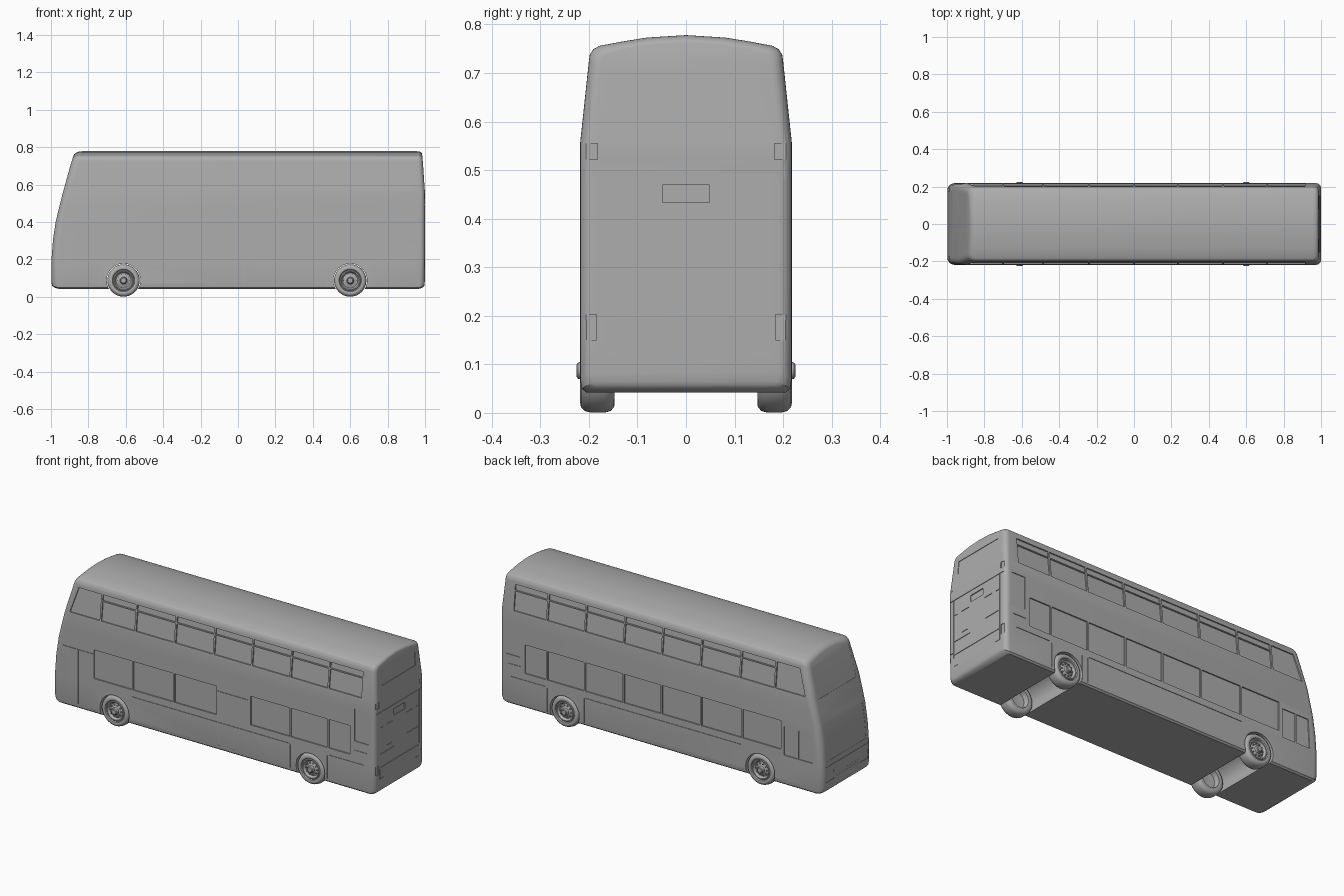
import bpy, bmesh, math
from mathutils import Matrix, Vector

if "Cube" in bpy.data.objects:
    bpy.data.objects.remove(bpy.data.objects["Cube"])

# Profiles: z against half width, nose x and tail x
SECTION = [(.205, .042), (.215, .05), (.218, .07), (.218, .2), (.218, .3), (.218, .4), (.218, .48),
           (.218, .556), (.2, .725), (.198, .738), (.191, .749), (.178, .756), (.13, .765), (.08, .773), (0, .778)]
NOSE = [(.04, -.985), (.06, -.995), (.12, -1), (.2, -.997), (.3, -.99), (.4, -.975),
        (.5, -.951), (.6, -.925), (.7, -.897), (.745, -.883), (.78, -.87)]
TAIL = [(.04, .985), (.06, .997), (.1, 1), (.556, 1), (.7, .99), (.78, .983)]
SIDE = [(.04, .218), (.556, .218), (.725, .2)]

# Mid grey paint shared by every part
GREY = bpy.data.materials.new('mid_grey')
GREY.diffuse_color = (.42, .42, .42, 1)
GREY.use_nodes = True
GREY.node_tree.nodes["Principled BSDF"].inputs["Base Color"].default_value = GREY.diffuse_color


def interp(table, z):
    for (z0, v0), (z1, v1) in zip(table, table[1:]):
        if z <= z1:
            return v0 + (v1 - v0) * (z - z0) / (z1 - z0)
    return table[-1][1]


def finish(bm, name, angle=28):
    bmesh.ops.recalc_face_normals(bm, faces=bm.faces)
    me = bpy.data.meshes.new(name)
    bm.to_mesh(me)
    bm.free()
    me.materials.append(GREY)
    ob = bpy.data.objects.new(name, me)
    bpy.context.collection.objects.link(ob)
    smooth(ob, angle)
    return ob


def smooth(ob, angle=28):
    bpy.ops.object.select_all(action='DESELECT')
    bpy.context.view_layer.objects.active = ob
    ob.select_set(True)
    bpy.ops.object.shade_smooth_by_angle(angle=math.radians(angle))


def surface(face, u, z, off):
    """Point on a named body face, pushed outward by off."""
    if face in ('near', 'off'):
        s = -1 if face == 'near' else 1
        return (u, s * (interp(SIDE, z) + off), z)
    if face == 'nose':
        return (interp(NOSE, z) - off, u, z)
    return (interp(TAIL, z) + off, u, z)


def panel(bm, face, u0, u1, z0, z1, lo, hi=.03, lean=0, n=1):
    """Slab that follows a body face; lean shifts the upper u0 corner."""
    rows = []
    for k in range(n + 1):
        t = k / n
        z = z0 + (z1 - z0) * t
        a = u0 + lean * t
        rows.append([bm.verts.new(surface(face, u, z, o)) for u, o in ((a, lo), (u1, lo), (u1, hi), (a, hi))])
    for r, q in zip(rows, rows[1:]):
        for i in range(4):
            bm.faces.new((r[i], r[(i + 1) % 4], q[(i + 1) % 4], q[i]))
    bm.faces.new(rows[0])
    bm.faces.new(rows[-1][::-1])


def cut(target, cutter):
    cutter.hide_render = True
    m = target.modifiers.new('cut', 'BOOLEAN')
    m.operation, m.solver, m.object, m.use_self = 'DIFFERENCE', 'EXACT', cutter, True
    bpy.context.view_layer.objects.active = target
    bpy.ops.object.modifier_apply(modifier=m.name)
    bpy.data.objects.remove(cutter)


# Body shell: rings along x with rounded nose and tail corners
bm = bmesh.new()
rings = []
for table, e, r in ((NOSE, 1, .036), (TAIL, -1, .026)):
    arcs = [math.radians(a) for a in (0, 15, 30, 45, 60, 75, 90)]
    for a in (arcs if e == 1 else arcs[::-1]):
        inset, push = r * (1 - math.sin(a)), r * (1 - math.cos(a))
        pts = []
        for w, z in SECTION:
            zz = .41 + (z - .41) * (1 - inset * .6 / .37)
            pts.append((interp(table, zz) + e * push, w * (1 - inset / .218), zz))
        loop = pts + [(x, -y, z) for x, y, z in pts[-2::-1]]
        rings.append([bm.verts.new(p) for p in loop])
n = len(rings[0])
for a, b in zip(rings, rings[1:]):
    for i in range(n):
        bm.faces.new((a[i], a[(i + 1) % n], b[(i + 1) % n], b[i]))
for ring in (rings[0], rings[-1]):
    for i in range(n // 2 - 1):
        bm.faces.new((ring[i], ring[i + 1], ring[n - 2 - i], ring[n - 1 - i]))
    m = n // 2
    bm.faces.new((ring[m - 1], ring[m], ring[m + 1]))
body = finish(bm, 'bus_body')

# Wheel wells
WHEELS = (-.612, .6)
bm = bmesh.new()
for x in WHEELS:
    bmesh.ops.create_cone(bm, cap_ends=True, segments=48, radius1=.09, radius2=.09, depth=.6,
                          matrix=Matrix.Translation((x, 0, .087)) @ Matrix.Rotation(math.pi / 2, 4, 'X'))
cut(body, finish(bm, 'wheel_well_cutter'))

# Window recesses and opener rails
UPPER = [-.7, -.485, -.24, 0, .235, .475, .71, .92]
LOWER = {'near': [(-.745, -.5), (-.5, -.245), (-.245, .025), (.225, .475), (.475, .71), (.71, .85)],
         'off': [(-.745, -.5), (-.5, -.245), (-.245, 0), (0, .235), (.235, .475), (.475, .71), (.71, .85)]}
wins, rails = bmesh.new(), bmesh.new()
g, deep = .005, -.007
for face in ('near', 'off'):
    panel(wins, face, -.89, UPPER[0] - g, .57, .712, deep, lean=.045)
    for a, b in zip(UPPER, UPPER[1:]):
        panel(wins, face, a + g, b - g, .57, .712, deep)
        panel(rails, face, a + g, b - g, .674, .68, deep - .002, -.001)
    for a, b in LOWER[face]:
        panel(wins, face, a + g, b - g, .238, .398, deep)
    # engine bay side panel
    panel(wins, face, .875, .96, .32, .5, -.004)
# driver's side windows
panel(wins, 'off', -.935, -.85, .21, .37, -.005, lean=.01)
panel(wins, 'off', -.842, -.76, .21, .37, -.005)
# front screens, headlights, rear window, plate and lamps
panel(wins, 'nose', -.17, .17, .22, .42, -.001, n=6)
panel(wins, 'nose', -.165, .165, .55, .715, -.001, n=6)
panel(wins, 'tail', -.15, .15, .635, .708, -.003, n=3)
panel(wins, 'tail', -.048, .048, .433, .469, -.005)
for s in (-1, 1):
    panel(wins, 'nose', s * .115, s * .185, .105, .155, -.004, n=3)
    panel(wins, 'tail', s * .182, s * .225, .522, .555, -.004)
    panel(wins, 'tail', s * .184, s * .225, .15, .203, -.004)
cut(body, finish(wins, 'window_cutter'))
finish(rails, 'window_rails')

# Panel seams
seams = bmesh.new()
T, D = .0015, -.003


def hline(face, u0, u1, z):
    panel(seams, face, u0, u1, z - T, z + T, D)


def vline(face, u, z0, z1, n=1):
    panel(seams, face, u - T, u + T, z0, z1, D, n=n)


for face in ('near', 'off'):
    hline(face, -.5, .47, .2)
    hline(face, .72, .93, .2)
    hline(face, .87, .95, .27)
    for u in (.477, .512, .706):
        vline(face, u, .03, .195)
# doors
hline('near', -.93, -.74, .375)
vline('near', -.738, .06, .377)
vline('near', -.835, .07, .37)
hline('near', .03, .217, .374)
vline('near', .032, .07, .376)
vline('near', .125, .07, .195)
vline('near', .215, .21, .37)
# engine hatch
hline('tail', -.217, .217, .495)
for s in (-1, 1):
    vline('tail', s * .173, .125, .493)
    hline('tail', s * .142, s * .17, .124)
    hline('tail', s * .06, s * .115, .409)
    hline('tail', s * .145, s * .17, .408)
hline('tail', -.17, .17, .187)
hline('tail', -.17, -.05, .261)
hline('tail', .065, .165, .291)
hline('tail', -.11, -.07, .291)
# nose
hline('nose', -.19, .19, .19)
hline('nose', -.1, .1, .13)
hline('nose', -.1, .1, .115)
cut(body, finish(seams, 'seam_cutter'))
smooth(body)

# Wheels: lathed tyre and rim with hub and bolts (axial y, radius)
LATHE = [(.225, 0), (.225, .013), (.222, .017), (.208, .019), (.204, .024), (.201, .04), (.206, .044),
         (.214, .048), (.214, .053), (.211, .056), (.216, .06), (.218, .067), (.216, .076), (.209, .083),
         (.196, .0865), (.168, .0865), (.155, .083), (.148, .075), (.147, .066), (.148, .053),
         (.175, .047), (.178, .02), (.178, 0)]
for x in WHEELS:
    for s in (-1, 1):
        bm = bmesh.new()
        vs = [bm.verts.new((0, s * y, r)) for y, r in LATHE]
        es = [bm.edges.new(p) for p in zip(vs, vs[1:])]
        bmesh.ops.spin(bm, geom=vs + es, axis=(0, 1, 0), cent=(0, 0, 0), angle=2 * math.pi, steps=48)
        bmesh.ops.remove_doubles(bm, verts=bm.verts, dist=1e-5)
        for k in range(10):
            a = k * math.pi / 5
            bmesh.ops.create_cone(bm, cap_ends=True, segments=8, radius1=.0035, radius2=.0035, depth=.012,
                                  matrix=Matrix.Translation((.032 * math.cos(a), s * .204, .032 * math.sin(a)))
                                  @ Matrix.Rotation(math.pi / 2, 4, 'X'))
        name = ('front' if x < 0 else 'rear') + ('_near' if s < 0 else '_off') + '_wheel'
        finish(bm, name, 35).location = Vector((x, 0, .087))
